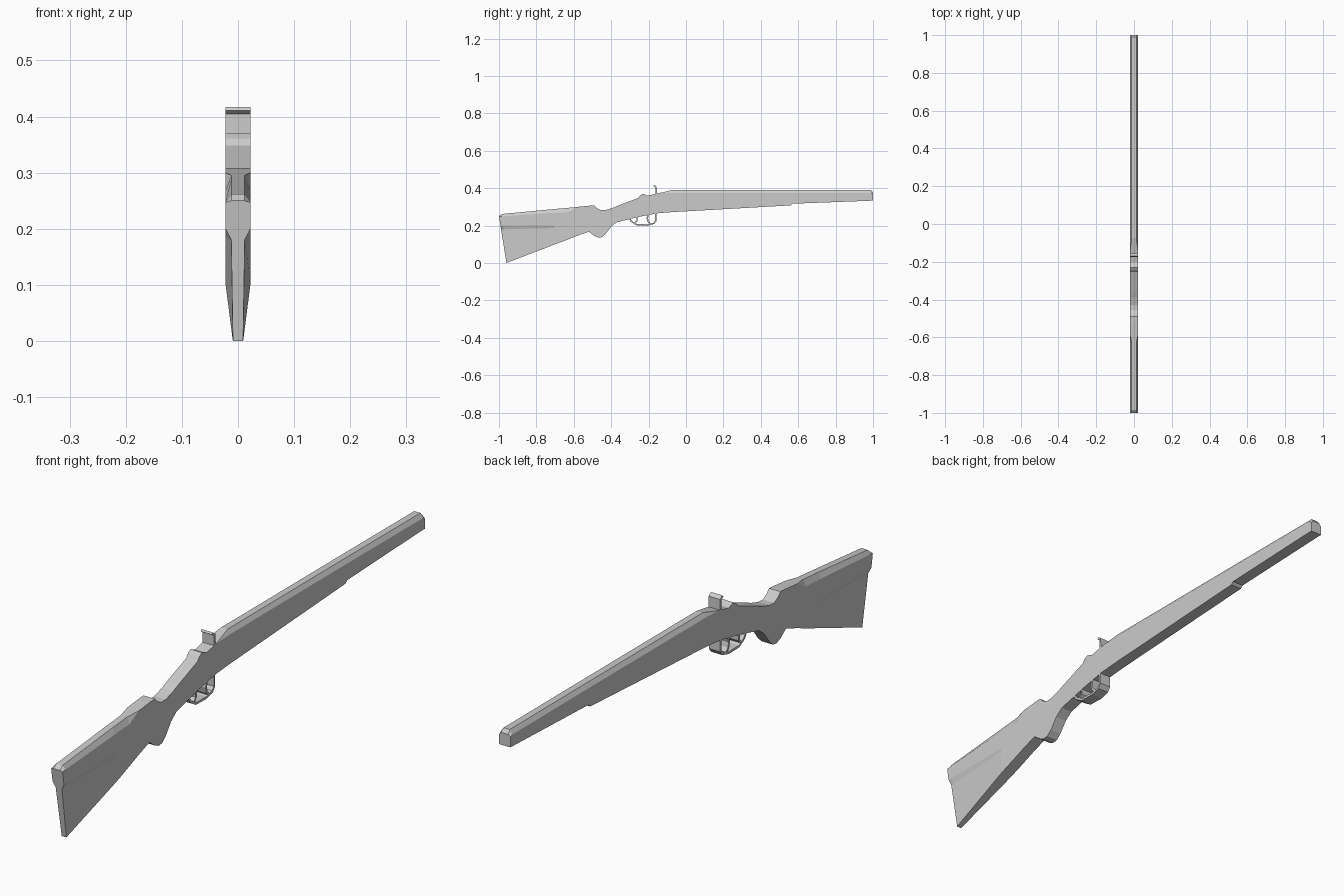
import bpy, bmesh

W = 0.022  # half width shared by every part


def finish(name, bm):
    bmesh.ops.remove_doubles(bm, verts=bm.verts, dist=0.0004)
    bmesh.ops.recalc_face_normals(bm, faces=bm.faces)
    me = bpy.data.meshes.new(name)
    bm.to_mesh(me)
    bm.free()
    ob = bpy.data.objects.new(name, me)
    bpy.context.collection.objects.link(ob)
    return ob


def loft(name, sections):
    """Mirrored loft: each section is half outline (x, y, z) from top to bottom."""
    bm = bmesh.new()
    rings = []
    for s in sections:
        full = s + [(-x, y, z) for x, y, z in reversed(s)]
        rings.append([bm.verts.new(p) for p in full])
    n = len(rings[0])
    for a, b in zip(rings, rings[1:]):
        for i in range(n):
            j = (i + 1) % n
            bm.faces.new((a[i], a[j], b[j], b[i]))
    bm.faces.new(rings[0])
    bm.faces.new(rings[-1])
    return finish(name, bm)


def section(yt, zt, yb, zb, cx=0, cz=0, wm=W, wb=W):
    """Top chamfer (cx, cz), pinched middle wm, bottom half width wb."""
    h = zt - cz
    f1 = min(max((h - 0.2) / (h - zb), 0.15), 0.5)

    def at(f, w):
        g = (cz + f * (h - zb)) / (zt - zb)
        return (w, yt + (yb - yt) * g, zt + (zb - zt) * g)
    return [(W - cx, yt, zt), at(0, W), at(f1, W), at(f1 + 0.08, wm), (wb, yb, zb)]


def strip(name, pts, t, w=W):
    """Bent band of thickness t following a path in the y-z plane."""
    from mathutils import Vector
    p = [Vector(q) for q in pts]
    secs = []
    for i, q in enumerate(p):
        d1 = (q - p[i - 1]).normalized() if i else None
        d2 = (p[i + 1] - q).normalized() if i < len(p) - 1 else None
        d = ((d1 or d2) + (d2 or d1)).normalized()
        n = Vector((-d.y, d.x)) * t / 2
        secs.append([(w, *(q + n)), (w, *(q - n))])
    return loft(name, secs)


# Stock, wrist and barrel as one continuous body
loft("stock_and_barrel", [section(*r) for r in [
    (-1.0, 0.25, -0.96, 0.0, 0.010, 0.003, 0.012, 0.009),
    (-0.985, 0.262, -0.955, 0.002, 0.010, 0.013, 0.0125, 0.0095),
    (-0.71, 0.288, -0.70, 0.10, 0.010, 0.02),
    (-0.63, 0.295, -0.63, 0.126, 0.010, 0.022),
    (-0.58, 0.300, -0.58, 0.146),
    (-0.52, 0.306, -0.52, 0.167),
    (-0.49, 0.308, -0.49, 0.145),
    (-0.475, 0.293, -0.47, 0.136),
    (-0.455, 0.282, -0.45, 0.138),
    (-0.43, 0.283, -0.43, 0.155),
    (-0.39, 0.295, -0.40, 0.195),
    (-0.36, 0.308, -0.37, 0.218),
    (-0.255, 0.348, -0.25, 0.247),
    (-0.245, 0.361, -0.24, 0.249),
    (-0.23, 0.370, -0.23, 0.251),
    (-0.205, 0.360, -0.205, 0.256),
    (-0.15, 0.372, -0.15, 0.266),
    (-0.075, 0.390, -0.075, 0.272, 0.010, 0.015),
    (0.56, 0.390, 0.56, 0.308, 0.010, 0.015),
    (0.57, 0.390, 0.57, 0.317, 0.010, 0.015),
    (0.99, 0.389, 0.99, 0.333, 0.010, 0.015),
    (1.0, 0.376, 1.0, 0.333, 0.008, 0.008),
]])

# Trigger guard and trigger
strip("trigger_guard", [(-0.305, 0.245), (-0.292, 0.222), (-0.262, 0.204),
                        (-0.205, 0.203), (-0.172, 0.212), (-0.161, 0.226),
                        (-0.161, 0.27)], 0.008)
strip("trigger", [(-0.20, 0.265), (-0.207, 0.24), (-0.203, 0.222),
                  (-0.19, 0.208)], 0.008)
strip("guard_rear_web", [(-0.262, 0.25), (-0.262, 0.226), (-0.275, 0.212)], 0.007)

# Rear sight with a short lip leaning back
strip("rear_sight", [(-0.172, 0.414), (-0.160, 0.406), (-0.160, 0.36)], 0.008)
